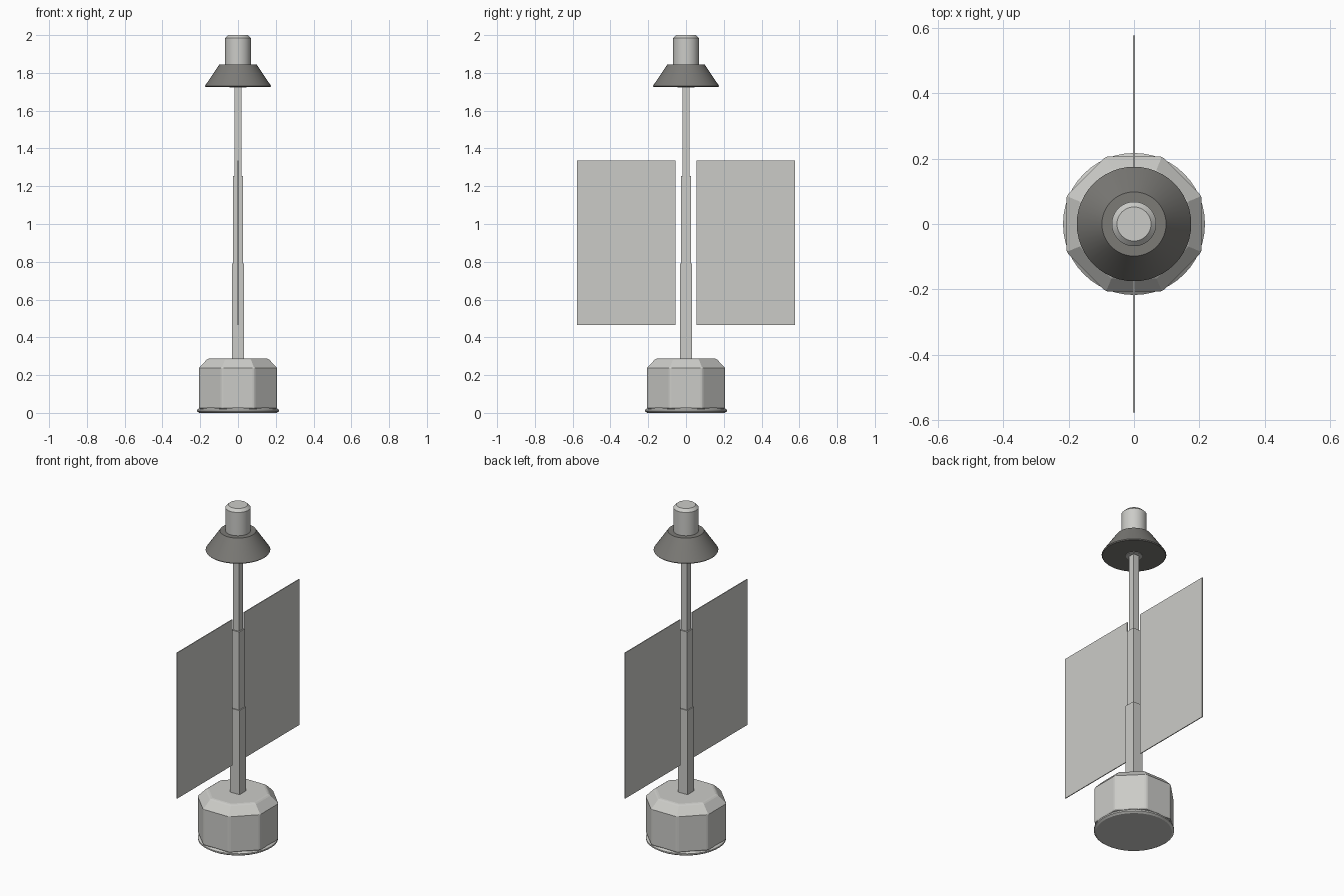
import bpy, bmesh, math
from mathutils import Matrix

cube = bpy.data.objects.get("Cube")
if cube:
    bpy.data.objects.remove(cube, do_unlink=True)


def make_material(name, colour):
    m = bpy.data.materials.new(name)
    m.use_nodes = True
    m.diffuse_color = colour
    m.node_tree.nodes["Principled BSDF"].inputs["Base Color"].default_value = colour
    return m


LIGHT = make_material("light grey", (0.6, 0.6, 0.575, 1))
DARK = make_material("dark warm grey", (0.2, 0.196, 0.183, 1))


def finish(name, bm, mat, smooth=False):
    bmesh.ops.recalc_face_normals(bm, faces=bm.faces)
    mesh = bpy.data.meshes.new(name)
    bm.to_mesh(mesh)
    bm.free()
    mesh.materials.append(mat)
    obj = bpy.data.objects.new(name, mesh)
    bpy.context.collection.objects.link(obj)
    if smooth:
        bpy.ops.object.select_all(action='DESELECT')
        obj.select_set(True)
        bpy.context.view_layer.objects.active = obj
        bpy.ops.object.shade_smooth_by_angle(angle=math.radians(30))
    return obj


def turned(name, profile, mat, sides=48, start=0.0, smooth=True):
    """Closed solid stacked from (radius, height) rings."""
    bm = bmesh.new()
    rings = []
    for r, z in profile:
        angles = [start + math.tau * i / sides for i in range(sides)]
        rings.append([bm.verts.new((r * math.cos(a), r * math.sin(a), z)) for a in angles])
    for low, high in zip(rings, rings[1:]):
        for i in range(sides):
            j = (i + 1) % sides
            bm.faces.new((low[i], low[j], high[j], high[i]))
    bm.faces.new(rings[0])
    bm.faces.new(rings[-1])
    return finish(name, bm, mat, smooth)


def box(name, size, centre, mat):
    bm = bmesh.new()
    bmesh.ops.create_cube(bm, size=1, matrix=Matrix.Translation(centre) @ Matrix.Diagonal((*size, 1)))
    return finish(name, bm, mat)


# Round foot and eight-sided base with a sloped shoulder
turned("foot_disc", [(0.205, 0), (0.217, 0.008), (0.217, 0.016), (0.205, 0.026)], LIGHT)
corner = 1 / math.cos(math.pi / 8)
base = turned("base_housing", [(0.207 * corner, 0.02), (0.207 * corner, 0.237), (0.16 * corner, 0.288)],
              LIGHT, sides=8, start=math.pi / 8, smooth=False)
bevel = base.modifiers.new("soft_corners", 'BEVEL')
bevel.width = 0.01
bevel.segments = 2
bevel.limit_method = 'ANGLE'
bevel.angle_limit = math.radians(44)

# Telescoping square mast
sections = [("lower", 0.064, 0.28, 0.79), ("middle", 0.053, 0.78, 1.255), ("upper", 0.038, 1.245, 1.74)]
for part, width, bottom, top in sections:
    box(part + "_mast", (width, width, top - bottom), (0, 0, (bottom + top) / 2), LIGHT)

# Thin panels either side of the mast
for side, sign in (("front", -1), ("back", 1)):
    box(side + "_panel", (0.005, 0.522, 0.87), (0, sign * 0.316, 0.9), LIGHT)

# Lamp shade, collar below it and cap above it
turned("lamp_shade", [(0.171, 1.726), (0.175, 1.731), (0.098, 1.845)], DARK)
turned("lamp_collar", [(0.044, 1.723), (0.044, 1.74)], LIGHT)
turned("lamp_cap", [(0.068, 1.835), (0.068, 1.984), (0.052, 2.0)], LIGHT)
